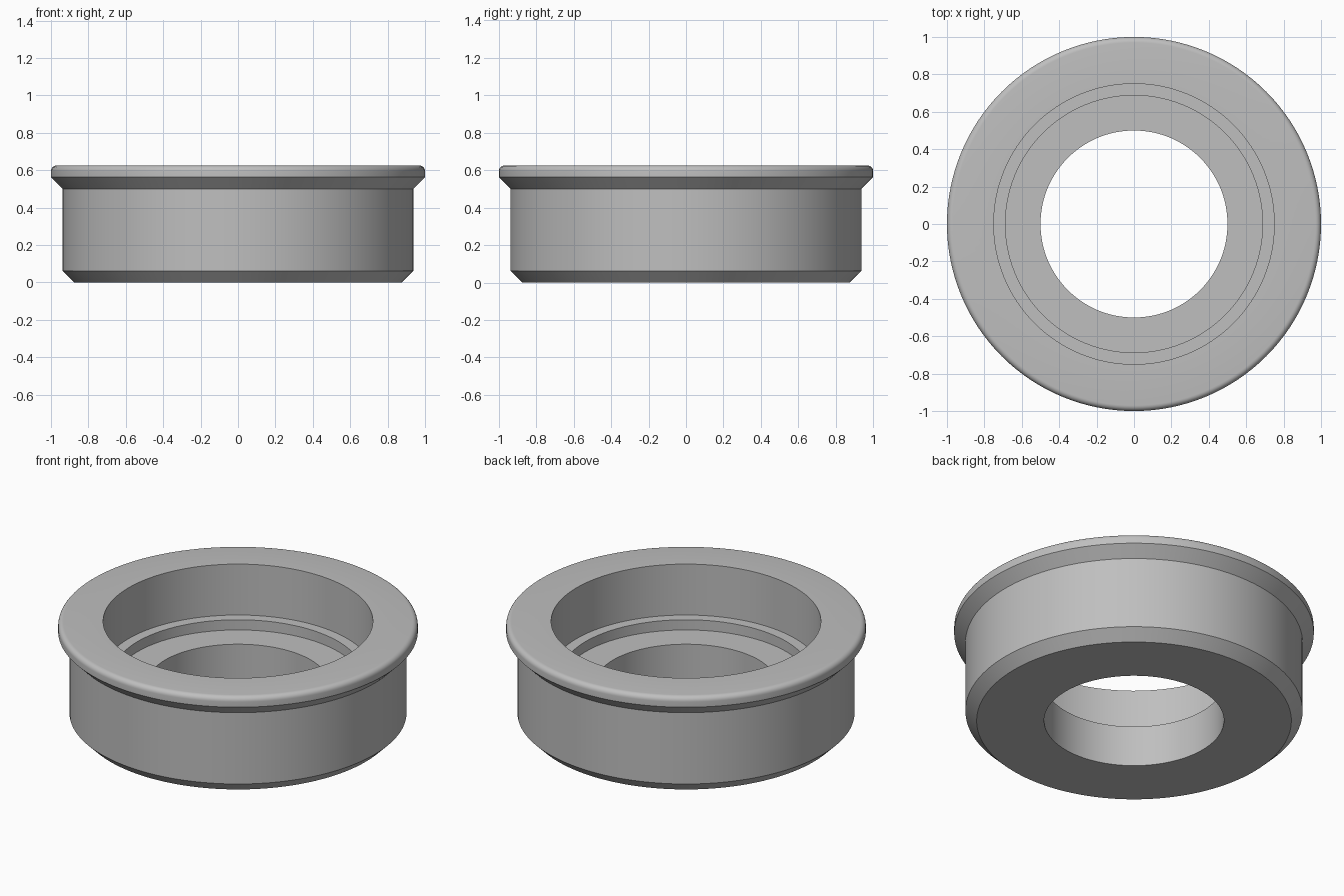
import bpy, bmesh, math

cube = bpy.data.objects.get("Cube")
if cube:
    bpy.data.objects.remove(cube, do_unlink=True)

SEGMENTS = 128
HEIGHT = 0.625
FILLET = 0.03

# One grey metal
metal = bpy.data.materials.new("grey_metal")
metal.use_nodes = True
grey = (0.52, 0.52, 0.52, 1)
metal.diffuse_color = grey
metal.node_tree.nodes["Principled BSDF"].inputs["Base Color"].default_value = grey

# Half section (radius, height): chamfered body and flared flange
profile = [(0.5, 0), (0.875, 0), (0.9375, 0.0625), (0.9375, 0.5), (1, 0.5625)]
# Rounded rim
for i in range(7):
    a = math.radians(15 * i)
    profile.append((1 - FILLET + FILLET * math.cos(a),
                    HEIGHT - FILLET + FILLET * math.sin(a)))
# Stepped bore
profile += [(0.75, HEIGHT), (0.75, 0.3125), (0.6875, 0.3125),
            (0.6875, 0.25), (0.5, 0.25)]

# Revolve the section into a closed ring
bm = bmesh.new()
rings = []
for r, z in profile:
    ring = []
    for s in range(SEGMENTS):
        a = math.tau * s / SEGMENTS
        ring.append(bm.verts.new((r * math.cos(a), r * math.sin(a), z)))
    rings.append(ring)
for k, lower in enumerate(rings):
    upper = rings[(k + 1) % len(rings)]
    for s in range(SEGMENTS):
        t = (s + 1) % SEGMENTS
        bm.faces.new((lower[s], lower[t], upper[t], upper[s]))
bmesh.ops.recalc_face_normals(bm, faces=bm.faces)

mesh = bpy.data.meshes.new("flanged_bushing")
bm.to_mesh(mesh)
bm.free()
mesh.materials.append(metal)
bushing = bpy.data.objects.new("flanged_bushing", mesh)
bpy.context.collection.objects.link(bushing)

# Smooth walls with crisp edges
bpy.ops.object.select_all(action="DESELECT")
bushing.select_set(True)
bpy.context.view_layer.objects.active = bushing
bpy.ops.object.shade_smooth_by_angle(angle=math.radians(30))
